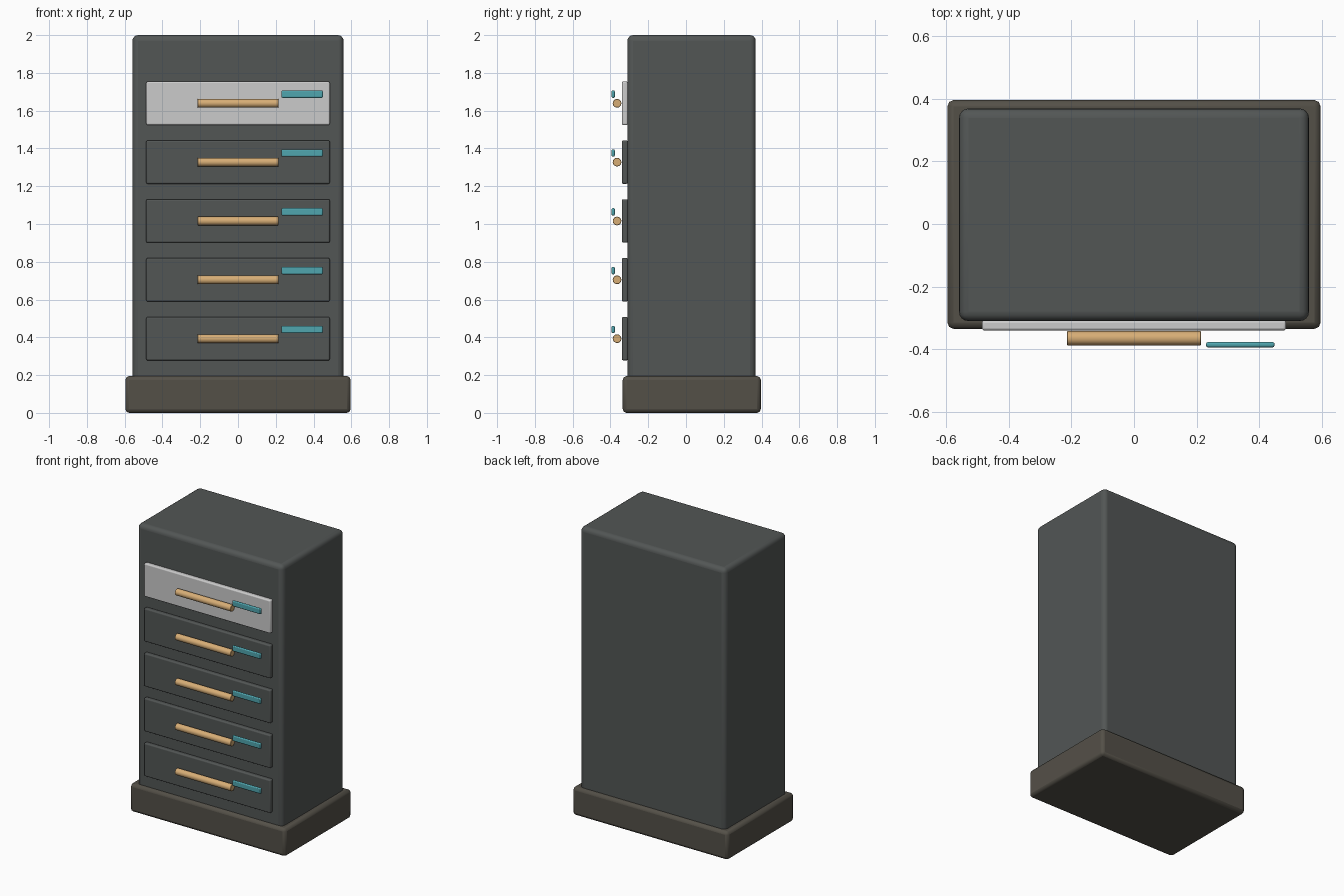
import bpy
import math

if "Cube" in bpy.data.objects:
    bpy.data.objects.remove(bpy.data.objects["Cube"], do_unlink=True)


def material(name, *rgb):
    mat = bpy.data.materials.new(name)
    mat.use_nodes = True
    mat.diffuse_color = (*rgb, 1)
    mat.node_tree.nodes["Principled BSDF"].inputs["Base Color"].default_value = (*rgb, 1)
    return mat


charcoal = material("charcoal", 0.085, 0.093, 0.091)
plinth_brown = material("plinth_brown", 0.088, 0.08, 0.064)
pale_grey = material("pale_grey", 0.62, 0.65, 0.64)
brass = material("brass", 0.68, 0.42, 0.18)
teal = material("teal", 0.08, 0.38, 0.43)


def finish(obj, name, mat, bevel, segments):
    obj.name = name
    obj.data.materials.append(mat)
    mod = obj.modifiers.new("soft_edges", 'BEVEL')
    mod.width = bevel
    mod.segments = segments
    mod.limit_method = 'ANGLE'
    mod.angle_limit = math.radians(40)
    bpy.ops.object.shade_smooth_by_angle(angle=math.radians(35))
    return obj


def box(name, x, y, z, mat, bevel, segments=3):
    """Bevelled box given its (min, max) range on each axis."""
    ranges = (x, y, z)
    bpy.ops.mesh.primitive_cube_add(size=1, location=[(a + b) / 2 for a, b in ranges])
    obj = bpy.context.object
    obj.scale = [b - a for a, b in ranges]
    bpy.ops.object.transform_apply(location=False, rotation=False, scale=True)
    return finish(obj, name, mat, bevel, segments)


# Plinth and cabinet body
box("plinth", (-0.596, 0.596), (-0.335, 0.396), (0, 0.195), plinth_brown, 0.02, 2)
box("cabinet_body", (-0.559, 0.559), (-0.31, 0.369), (0.12, 2), charcoal, 0.03, 4)

# Drawers, each with a bar handle and a label plate
DRAWERS = 5
for i in range(DRAWERS):
    z = 0.393 + i * 0.3115
    n = i + 1
    front = pale_grey if n == DRAWERS else charcoal
    box(f"drawer_front_{n}", (-0.486, 0.486), (-0.34, -0.308),
        (z - 0.115, z + 0.115), front, 0.008)

    bpy.ops.mesh.primitive_cylinder_add(vertices=16, radius=0.023, depth=0.428,
                                        location=(0, -0.365, z),
                                        rotation=(0, math.pi / 2, 0))
    finish(bpy.context.object, f"drawer_handle_{n}", brass, 0.002, 1)

    box(f"label_plate_{n}", (0.23, 0.449), (-0.394, -0.377),
        (z + 0.029, z + 0.068), teal, 0.006, 2)
